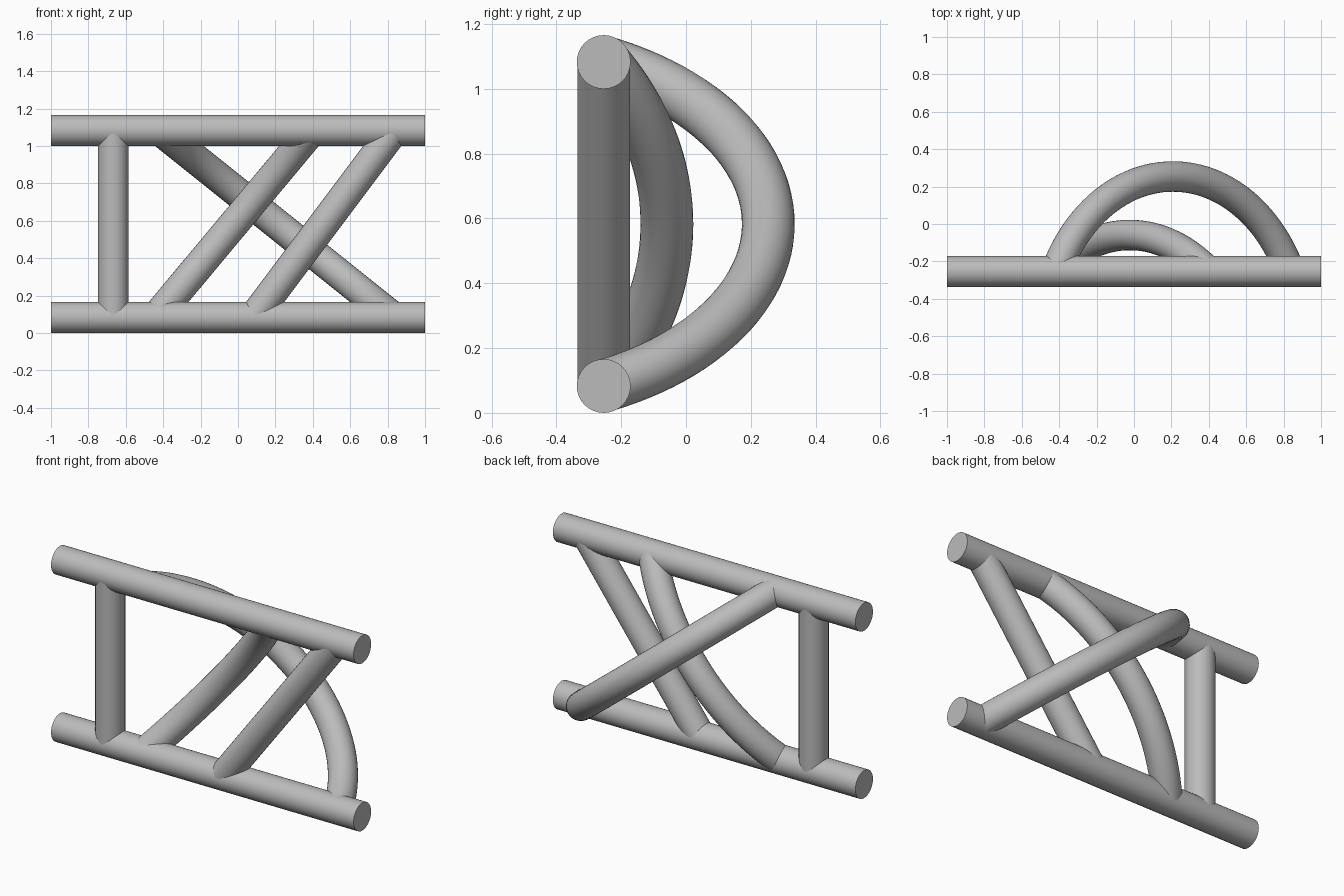
import bpy
from math import asin, cos, sin, radians
from mathutils import Vector

cube = bpy.data.objects.get("Cube")
if cube:
    bpy.data.objects.remove(cube, do_unlink=True)

RAIL_Y = -0.254
LOW, HIGH = 0.083, 1.083      # rail axis heights
RAIL_R, STRUT_R = 0.083, 0.0815

grey = bpy.data.materials.new("plain_grey")
grey.use_nodes = True
grey.diffuse_color = (0.5, 0.5, 0.5, 1)
grey.node_tree.nodes["Principled BSDF"].inputs["Base Color"].default_value = (0.5, 0.5, 0.5, 1)


def tube(name, points, radius):
    """Round capped tube along a list of points."""
    curve = bpy.data.curves.new(name + "_path", "CURVE")
    curve.dimensions = "3D"
    curve.bevel_depth = radius
    curve.bevel_resolution = 14
    curve.use_fill_caps = True
    spline = curve.splines.new("POLY")
    spline.points.add(len(points) - 1)
    for p, co in zip(spline.points, points):
        p.co = (*co, 1)
    path = bpy.data.objects.new(name + "_path", curve)
    bpy.context.collection.objects.link(path)
    bpy.context.view_layer.update()
    graph = bpy.context.evaluated_depsgraph_get()
    mesh = bpy.data.meshes.new_from_object(path.evaluated_get(graph))
    bpy.data.objects.remove(path, do_unlink=True)
    bpy.data.curves.remove(curve)
    mesh.name = name
    mesh.materials.clear()
    mesh.materials.append(grey)
    obj = bpy.data.objects.new(name, mesh)
    bpy.context.collection.objects.link(obj)
    bpy.ops.object.select_all(action="DESELECT")
    obj.select_set(True)
    bpy.context.view_layer.objects.active = obj
    bpy.ops.object.shade_smooth_by_angle(angle=radians(40))
    return obj


def strut(name, x_low, x_high, bulge=0.0, steps=48):
    """Member between the rails, bowed backwards as a circular arc."""
    a, b = Vector((x_low, RAIL_Y, LOW)), Vector((x_high, RAIL_Y, HIGH))
    if not bulge:
        return tube(name, [a, b], STRUT_R)
    half = (b - a).length / 2
    along = (b - a).normalized()
    back = Vector((0, 1, 0))
    r = (half ** 2 + bulge ** 2) / (2 * bulge)
    centre = (a + b) / 2 + back * (bulge - r)
    sweep = asin(half / r)
    angles = [sweep * (2 * i / steps - 1) for i in range(steps + 1)]
    return tube(name, [centre + along * r * sin(t) + back * r * cos(t) for t in angles], STRUT_R)


# Horizontal rails
for name, z in (("bottom_rail", LOW), ("top_rail", HIGH)):
    tube(name, [(-1, RAIL_Y, z), (1, RAIL_Y, z)], RAIL_R)

# Straight members
strut("upright_strut", -0.667, -0.667)
strut("diagonal_strut", 0.083, 0.833)

# Bowed members
strut("shallow_bowed_strut", -0.44, 0.395, bulge=0.195)
strut("deep_bowed_strut", 0.833, -0.417, bulge=0.508)
